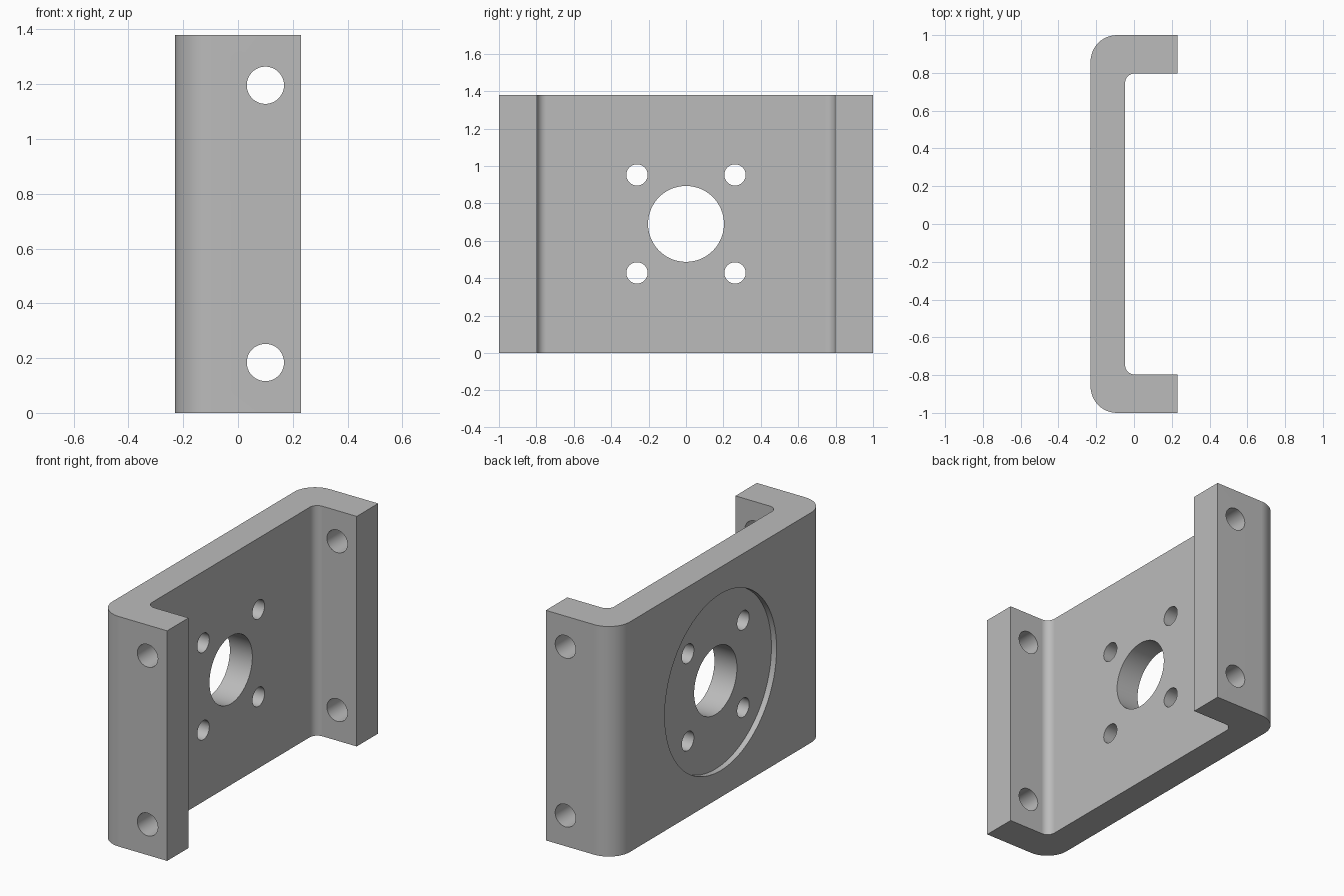
import bpy
import bmesh
from math import cos, sin, pi, radians
from mathutils import Matrix, Vector

cube = bpy.data.objects.get("Cube")
if cube:
    bpy.data.objects.remove(cube, do_unlink=True)

HEIGHT = 1.38
MID = HEIGHT / 2
BACK, INNER, FRONT = -0.23, -0.047, 0.23   # x of wall faces and flange ends
OUT_Y, IN_Y = 1.0, 0.797                   # flange faces
R_OUT, R_IN = 0.14, 0.05                   # bend radii

# Plain grey metal
grey = bpy.data.materials.new("grey metal")
grey.use_nodes = True
colour = (0.5, 0.5, 0.5, 1)
grey.diffuse_color = colour
grey.node_tree.nodes["Principled BSDF"].inputs["Base Color"].default_value = colour


def bend(x, y, r, steps=12):
    """Quarter arc from the flange (+y side) round to the wall."""
    return [(x + r - r * sin(a), y - r + r * cos(a))
            for a in (pi / 2 * i / steps for i in range(steps + 1))]


def make_object(name, bm):
    bmesh.ops.recalc_face_normals(bm, faces=bm.faces)
    mesh = bpy.data.meshes.new(name)
    bm.to_mesh(mesh)
    bm.free()
    mesh.materials.append(grey)
    obj = bpy.data.objects.new(name, mesh)
    bpy.context.collection.objects.link(obj)
    return obj


def drill(target, centre, axis, radius, length, segments=48):
    """Cut a round hole through the target along the given axis."""
    turn = Vector((0, 0, 1)).rotation_difference(Vector(axis)).to_matrix().to_4x4()
    bm = bmesh.new()
    bmesh.ops.create_cone(bm, cap_ends=True, segments=segments,
                          radius1=radius, radius2=radius, depth=length,
                          matrix=Matrix.Translation(centre) @ turn)
    cutter = make_object("hole_cutter", bm)
    cutter.hide_render = True
    mod = target.modifiers.new("hole", 'BOOLEAN')
    mod.operation = 'DIFFERENCE'
    mod.solver = 'EXACT'
    mod.object = cutter
    bpy.context.view_layer.objects.active = target
    bpy.ops.object.modifier_apply(modifier=mod.name)
    bpy.data.objects.remove(cutter, do_unlink=True)


# Channel body: half profile, mirrored in y and extruded upwards
outer = [(FRONT, OUT_Y)] + bend(BACK, OUT_Y, R_OUT)
inner = [(FRONT, IN_Y)] + bend(INNER, IN_Y, R_IN)
profile = (outer + [(x, -y) for x, y in reversed(outer)]
           + [(x, -y) for x, y in inner] + inner[::-1])
bm = bmesh.new()
base = bm.faces.new([bm.verts.new((x, y, 0)) for x, y in profile])
top = bmesh.ops.extrude_face_region(bm, geom=[base])
bmesh.ops.translate(bm, vec=(0, 0, HEIGHT),
                    verts=[g for g in top["geom"] if isinstance(g, bmesh.types.BMVert)])
bracket = make_object("motor_bracket", bm)

# Round recess in the outer wall face, with the large centre bore
RECESS = 0.034
drill(bracket, (BACK, 0, MID), (1, 0, 0), 0.53, RECESS * 2, 96)
drill(bracket, (BACK, 0, MID), (1, 0, 0), 0.203, 0.8, 64)

# Bolt holes around the bore, then the flange mounting holes
for sy in (-1, 1):
    for sz in (-1, 1):
        drill(bracket, (BACK, sy * 0.262, MID + sz * 0.262), (1, 0, 0), 0.057, 0.8)
        drill(bracket, (0.1, sy * 0.9, MID + sz * 0.506), (0, 1, 0), 0.068, 0.5)

# Smooth bends and bores, crisp edges and flat faces
bpy.ops.object.select_all(action='DESELECT')
bracket.select_set(True)
bpy.context.view_layer.objects.active = bracket
bpy.ops.object.shade_smooth_by_angle(angle=radians(30))
weighted = bracket.modifiers.new("flat face normals", 'WEIGHTED_NORMAL')
weighted.keep_sharp = True
